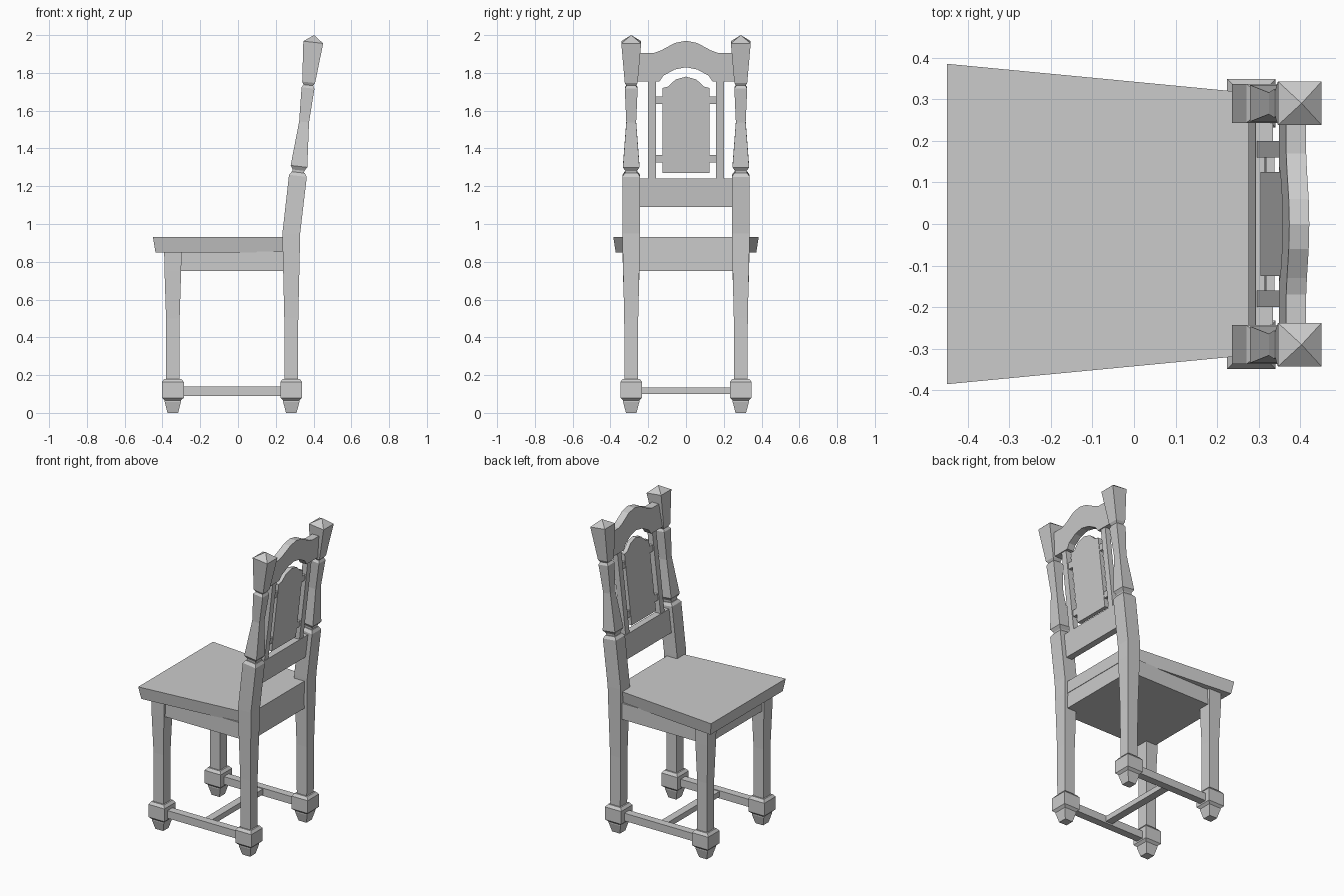
import bpy, bmesh

if "Cube" in bpy.data.objects:
    bpy.data.objects.remove(bpy.data.objects["Cube"])

def finish(name, bm):
    bmesh.ops.remove_doubles(bm, verts=bm.verts, dist=1e-5)
    bmesh.ops.recalc_face_normals(bm, faces=bm.faces)
    me = bpy.data.meshes.new(name)
    bm.to_mesh(me)
    bm.free()
    ob = bpy.data.objects.new(name, me)
    bpy.context.collection.objects.link(ob)
    return ob

def bridge(name, loops):
    """Skin a stack of equal closed loops and cap the ends."""
    bm = bmesh.new()
    rings = [[bm.verts.new(p) for p in lp] for lp in loops]
    n = len(rings[0])
    for a, b in zip(rings, rings[1:]):
        for i in range(n):
            j = (i + 1) % n
            bm.faces.new((a[i], a[j], b[j], b[i]))
    bm.faces.new(rings[0][::-1])
    bm.faces.new(rings[-1])
    return finish(name, bm)

LEAN = 0.115
CORNERS = ((-1, -1), (1, -1), (1, 1), (-1, 1))

def lean_x(z):
    return 0.28 + max(0, z - 0.95) * LEAN

def post(name, y, rings, axis):
    """Square turned post from (z, half width) rings along axis(z)."""
    loops = []
    for z, h in rings:
        tilt = LEAN if z > 1 else 0
        loops.append([(axis(z) + h * i, y + h * j, z - tilt * h * i) for i, j in CORNERS])
    return bridge(name, loops)

def box(name, x0, x1, y0, y1, z0, z1):
    base = [(x0, y0), (x1, y0), (x1, y1), (x0, y1)]
    return bridge(name, [[(x, y, z) for x, y in base] for z in (z0, z1)])

def slab(name, profile, t):
    """Upright (y, z) profile that follows the lean of the back."""
    return bridge(name, [[(lean_x(z) + s * t / 2, y, z) for y, z in profile] for s in (-1, 1)])

def rect(y0, y1, z0, z1):
    return [(y0, z0), (y1, z0), (y1, z1), (y0, z1)]

def mirrored(half):
    """Right half of an arch, ending on the centre line, to a full arch."""
    return half + [(-y, z) for y, z in reversed(half) if y > 0]

FOOT = [(0, .028), (.058, .043), (.066, .043), (.08, .058), (.163, .058), (.18, .045), (.18, .036)]
FRONT = FOOT + [(.5, .036), (.75, .044), (.86, .046)]
REAR = FOOT + [(.5, .037), (.85, .045), (.95, .047), (1.255, .047), (1.273, .035),
               (1.273, .030), (1.285, .031), (1.305, .044), (1.54, .026), (1.72, .034),
               (1.735, .025), (1.75, .034), (1.962, .0525), (2.0, 0)]

for side, s in (("left", 1), ("right", -1)):
    y = 0.29 * s
    # legs and back posts
    post("front_leg_" + side, y, FRONT, lambda z: -0.345)
    post("rear_leg_post_" + side, y, REAR, lambda z: lean_x(z) + 0.002)
    # side stretchers
    box("side_stretcher_" + side, -.30, .24, y - .025, y + .025, .09, .14)
    # thin back stiles and the pegs holding the panel
    slab("back_stile_" + side, rect(s * .16, s * .20, 1.23, 1.77), .036)
    for n, z in (("lower", 1.345), ("upper", 1.655)):
        slab(f"{n}_peg_{side}", rect(s * .12, s * .165, z - .02, z + .02), .02)

# cross stretcher
box("cross_stretcher", -.055, -.005, -.28, .28, .10, .135)

# seat, tapered in plan with undercut edge, and apron below
seat = []
for z, d in ((.85, .013), (.93, 0)):
    seat.append([(-.45 + d, -.385 + d, z), (.26, -.317 + d, z), (.26, -.26, z), (.308, -.26, z),
                 (.308, .26, z), (.26, .26, z), (.26, .317 - d, z), (-.45 + d, .385 - d, z)])
bridge("seat", seat)
box("apron", -.375, .305, -.32, .32, .75, .855)

# back rest
slab("lower_back_rail", rect(-.26, .26, 1.09, 1.24), .042)
top = mirrored([(.26, 1.905), (.17, 1.905), (.13, 1.92), (.06, 1.958), (0, 1.97)])
under = mirrored([(.26, 1.755), (.14, 1.755), (.12, 1.785), (.06, 1.818), (0, 1.83)])
slab("arched_top_rail", top + under[::-1], .048)
slab("back_panel", [(-.125, 1.27), (.125, 1.27)] +
     mirrored([(.125, 1.72), (.095, 1.727), (.055, 1.765), (0, 1.78)]), .026)
